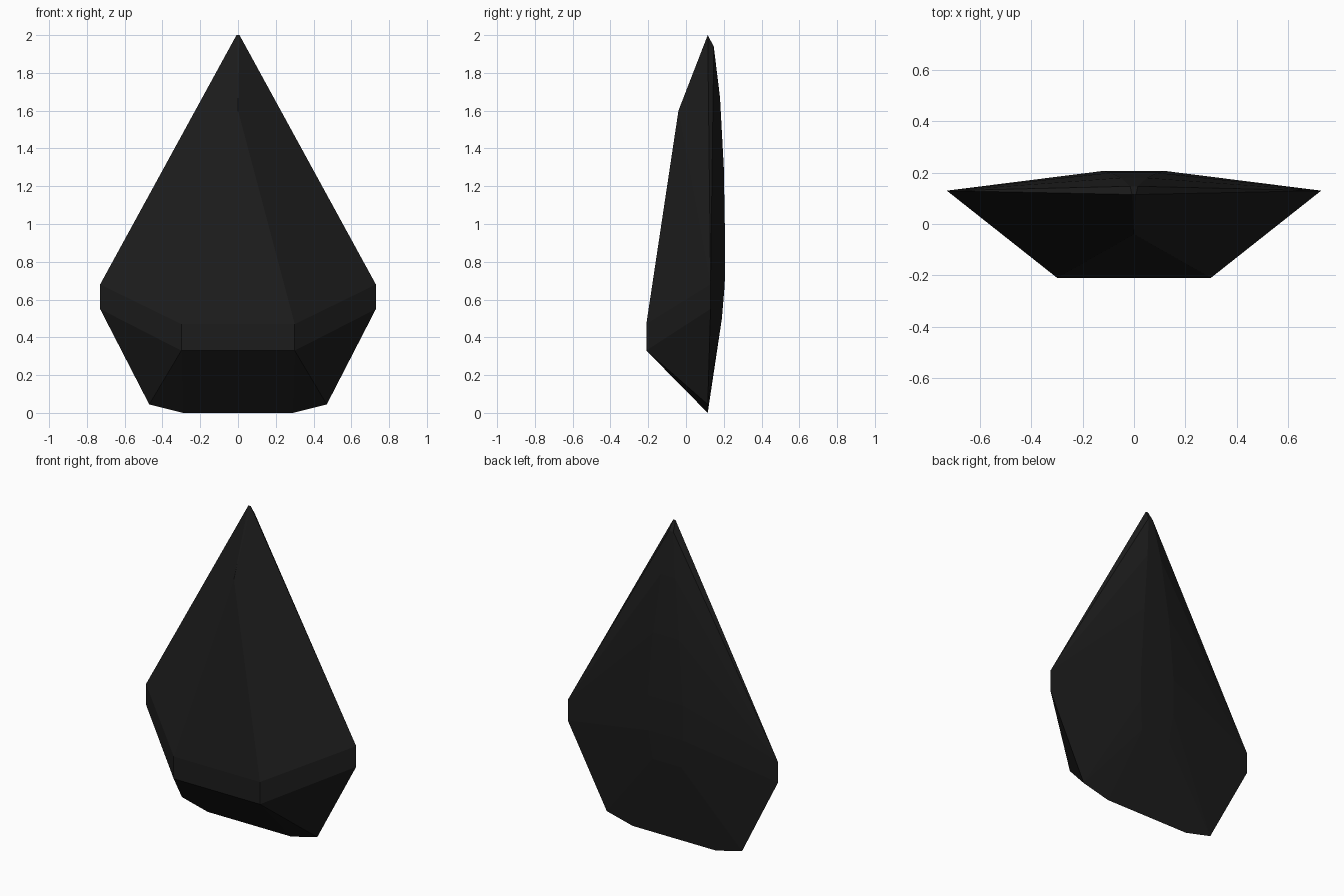
import bpy, bmesh

if "Cube" in bpy.data.objects:
    bpy.data.objects.remove(bpy.data.objects["Cube"])

black = bpy.data.materials.new("near_black")
black.diffuse_color = (0.012, 0.012, 0.012, 1)
black.use_nodes = True
black.node_tree.nodes["Principled BSDF"].inputs["Base Color"].default_value = black.diffuse_color

# right half of the faceted shard: x, y, z
rim = [(0.008, 0.115, 2.0), (0.73, 0.13, 0.68), (0.73, 0.13, 0.55),
       (0.47, 0.115, 0.045), (0.29, 0.115, 0.0)]
front = [(0.0, -0.04, 1.6), (0.30, -0.21, 0.47), (0.30, -0.21, 0.33)]
back = [(0.015, 0.147, 1.94), (0.05, 0.18, 1.67), (0.09, 0.20, 1.3),
        (0.12, 0.207, 0.9), (0.12, 0.205, 0.68), (0.10, 0.19, 0.5)]

# mirrored convex solid
bm = bmesh.new()
for x, y, z in rim + front + back:
    for s in ((1, -1) if x else (1,)):
        bm.verts.new((s * x, y, z))
res = bmesh.ops.convex_hull(bm, input=bm.verts[:])
loose = [v for v in bm.verts if not v.link_faces]
bmesh.ops.delete(bm, geom=loose, context='VERTS')
bmesh.ops.recalc_face_normals(bm, faces=bm.faces[:])
bmesh.ops.dissolve_limit(bm, angle_limit=0.01, verts=bm.verts[:], edges=bm.edges[:])
me = bpy.data.meshes.new("faceted_shard")
bm.to_mesh(me)
bm.free()
me.materials.append(black)
ob = bpy.data.objects.new("faceted_shard", me)
bpy.context.collection.objects.link(ob)
